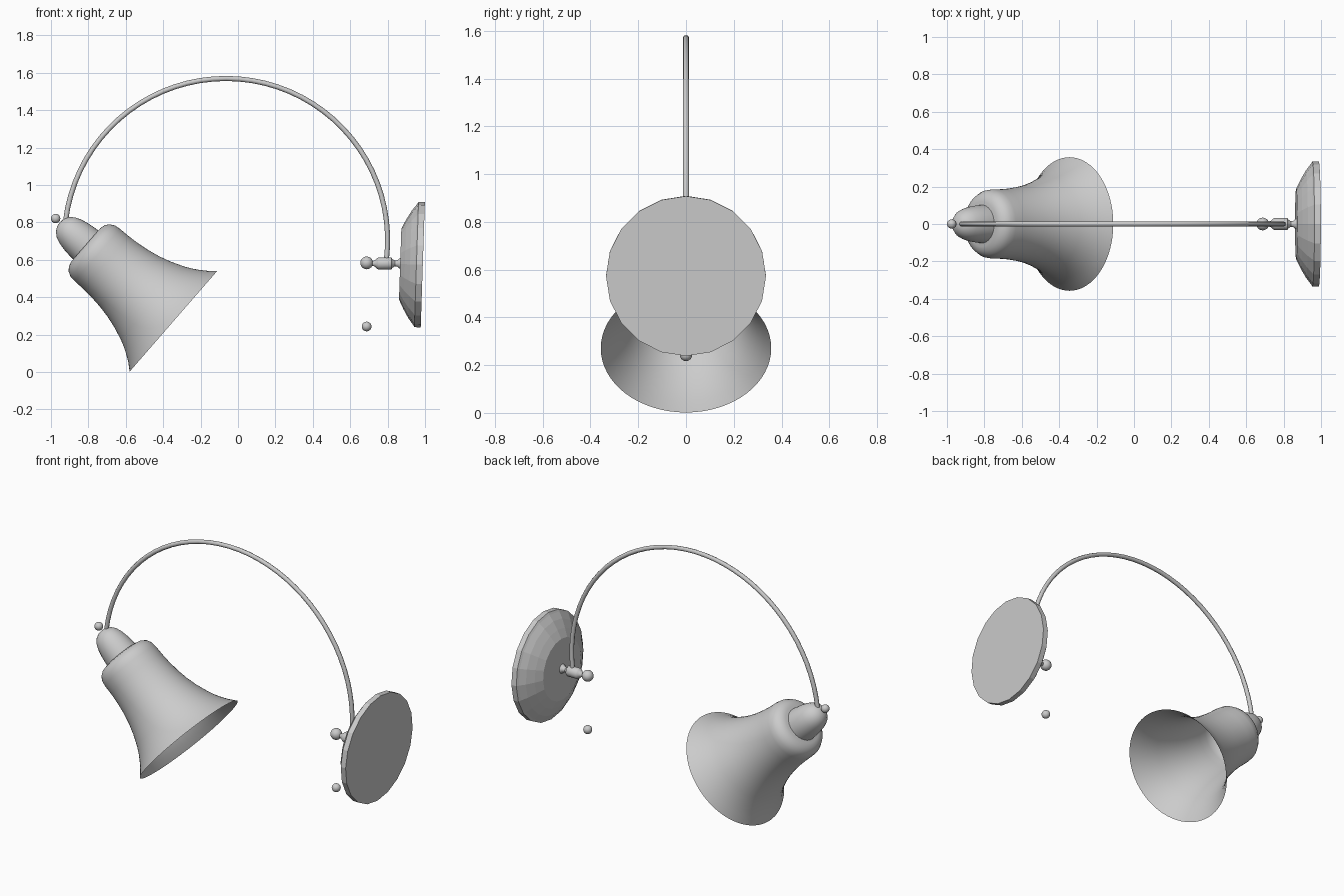
import bpy
import bmesh
from math import sin, cos, pi, radians
from mathutils import Vector

if "Cube" in bpy.data.objects:
    bpy.data.objects.remove(bpy.data.objects["Cube"], do_unlink=True)

GREY = (0.6, 0.6, 0.6, 1.0)
metal = bpy.data.materials.new("grey_metal")
metal.use_nodes = True
metal.diffuse_color = GREY
metal.node_tree.nodes["Principled BSDF"].inputs["Base Color"].default_value = GREY


def add_mesh(name, bm, smooth_angle=None):
    bmesh.ops.remove_doubles(bm, verts=bm.verts, dist=1e-5)
    bmesh.ops.recalc_face_normals(bm, faces=bm.faces)
    mesh = bpy.data.meshes.new(name)
    bm.to_mesh(mesh)
    bm.free()
    mesh.materials.append(metal)
    if smooth_angle:
        mesh.shade_smooth()
        mesh.set_sharp_from_angle(angle=radians(smooth_angle))
    obj = bpy.data.objects.new(name, mesh)
    bpy.context.collection.objects.link(obj)
    return obj


def lathe(name, profile, origin, axis, sides, smooth_angle=None):
    """Turn (radius, distance along axis) points around the axis."""
    bm = bmesh.new()
    verts = [bm.verts.new((r, 0, t)) for r, t in profile]
    edges = [bm.edges.new(pair) for pair in zip(verts, verts[1:])]
    bmesh.ops.spin(bm, geom=verts + edges, cent=(0, 0, 0), axis=(0, 0, 1),
                   angle=2 * pi, steps=sides)
    obj = add_mesh(name, bm, smooth_angle)
    obj.rotation_euler = Vector(axis).to_track_quat('Z', 'Y').to_euler()
    obj.location = origin
    return obj


def ball(name, x, z, radius):
    bm = bmesh.new()
    bmesh.ops.create_uvsphere(bm, u_segments=20, v_segments=12, radius=radius)
    add_mesh(name, bm, 40).location = (x, 0, z)


# Bell shade, open at the rim, with its cap and finial on the same tilted axis
rim_centre = Vector((-0.345, 0, 0.271))
shade_axis = Vector((-0.754, 0, 0.656)).normalized()
lathe("lamp_shade",
      [(0.357, 0), (0.325, 0.037), (0.298, 0.076), (0.276, 0.113), (0.258, 0.15),
       (0.231, 0.22), (0.212, 0.285), (0.199, 0.35), (0.19, 0.42), (0.186, 0.48),
       (0.185, 0.54), (0.181, 0.572), (0.167, 0.598), (0.145, 0.615),
       (0.12, 0.622), (0, 0.622)],
      rim_centre, shade_axis, 64, 50)
lathe("shade_cap",
      [(0, 0.615), (0.103, 0.615), (0.1, 0.65), (0.095, 0.69), (0.086, 0.73),
       (0.073, 0.763), (0.052, 0.788), (0.027, 0.802), (0, 0.806)],
      rim_centre, shade_axis, 32, 50)
ball("cap_finial", -0.975, 0.82, 0.025)

# Curved arm, a little over half a circle
arm_curve = bpy.data.curves.new("arm", 'CURVE')
arm_curve.dimensions = '3D'
arm_curve.bevel_depth = 0.0135
arm_curve.bevel_resolution = 2
arm_curve.use_fill_caps = True
spline = arm_curve.splines.new('POLY')
COUNT = 40
spline.points.add(COUNT - 1)
for i, point in enumerate(spline.points):
    a = radians(173 - 180 * i / (COUNT - 1))
    point.co = (-0.064 + 0.864 * cos(a), 0, 0.705 + 0.864 * sin(a), 1)
arm_curve.materials.append(metal)
bpy.context.collection.objects.link(bpy.data.objects.new("arm", arm_curve))

# Wall plate, faceted, leaning slightly
lathe("wall_plate",
      [(0, 0), (0.335, 0), (0.335, 0.034), (0.322, 0.042), (0.288, 0.068),
       (0.24, 0.096), (0.19, 0.121), (0, 0.121)],
      (0.988, 0, 0.573), (-1, 0, 0.033), 20)

# Turned joint between plate and arm
lathe("arm_joint",
      [(0, 0), (0.03, 0), (0.027, 0.012), (0.017, 0.024), (0.015, 0.036),
       (0.024, 0.05), (0.031, 0.054), (0.033, 0.06), (0.033, 0.122),
       (0.029, 0.13), (0.016, 0.143), (0.012, 0.165), (0, 0.165)],
      (0.875, 0, 0.58), (-1, 0, 0), 20, 35)
ball("joint_knob", 0.688, 0.583, 0.034)
ball("switch_pull", 0.688, 0.243, 0.026)
